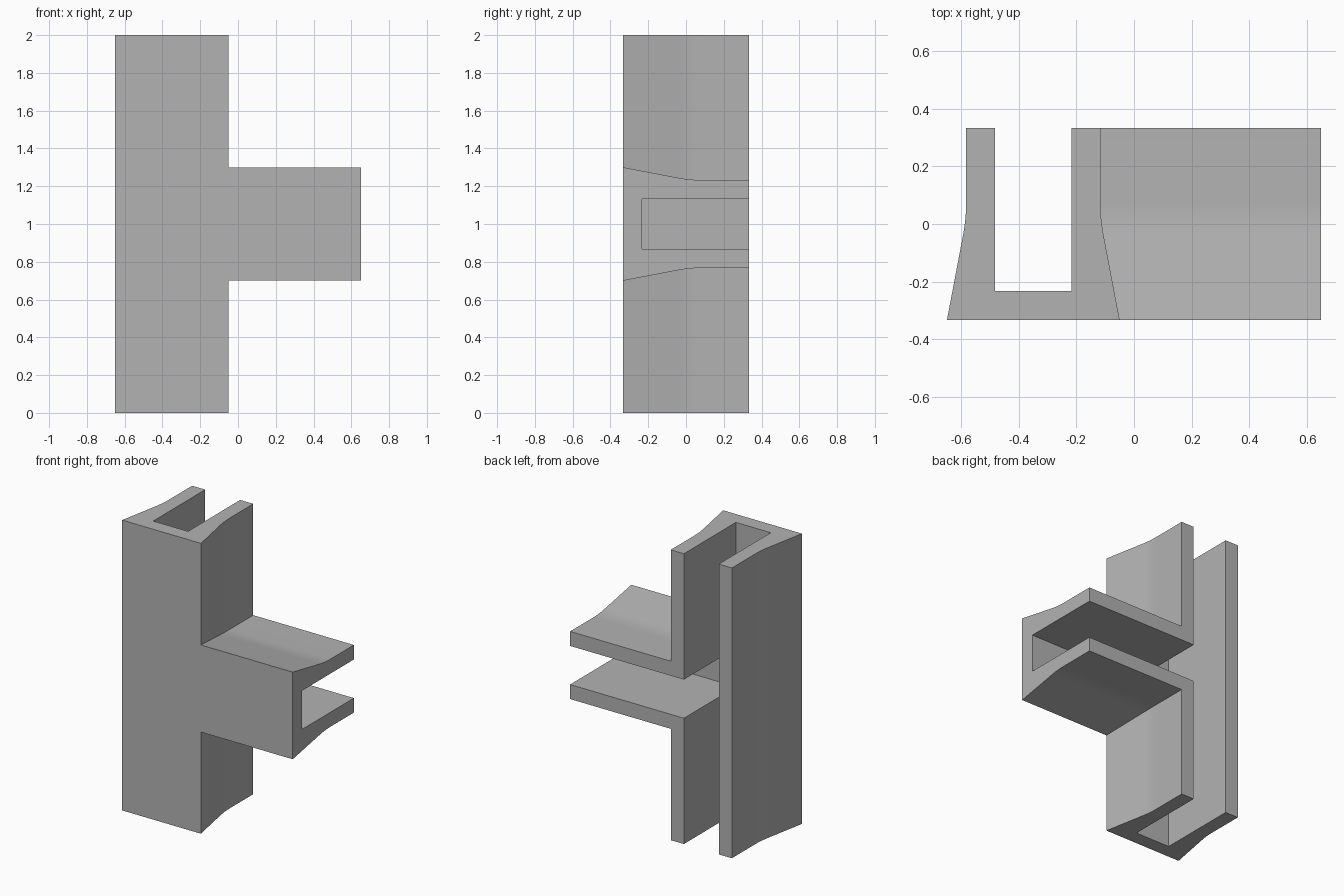
import bpy
import bmesh

cube = bpy.data.objects.get("Cube")
if cube:
    bpy.data.objects.remove(cube, do_unlink=True)

# Plain grey material
grey = bpy.data.materials.new("plain grey")
grey.use_nodes = True
colour = (0.45, 0.45, 0.45, 1)
grey.diffuse_color = colour
grey.node_tree.nodes["Principled BSDF"].inputs["Base Color"].default_value = colour

# Key dimensions
AXIS_X, MID_Z, TOP_Z, ARM_END = -0.35, 1.0, 2.0, 0.65
FRONT, BACK, FLOOR = -0.333, 0.333, -0.233
WIDE, NARROW, SLOT = 0.3, 0.233, 0.133


def flare_bend(steps=6):
    """Soft bend between the sloping flank and the straight lip."""
    a, b, c = (0.2444, -0.04), (NARROW, 0.02), (NARROW, 0.08)
    pts = []
    for i in range(steps + 1):
        t = i / steps
        pts.append(tuple((1 - t) ** 2 * p + 2 * t * (1 - t) * q + t * t * r
                         for p, q, r in zip(a, b, c)))
    return pts


# Half channel section: (distance from centre line, depth)
section = ([(0, FRONT), (WIDE, FRONT)] + flare_bend() +
           [(NARROW, BACK), (SLOT, BACK), (SLOT, FLOOR), (0, FLOOR)])


def straight_side(d, flip):
    """Plain side of the upright, from its end to mid height."""
    return [(AXIS_X - d, MID_Z + flip * (TOP_Z - MID_Z)), (AXIS_X - d, MID_Z)]


def mitred_side(d, flip):
    """Side that turns the corner from the upright into the arm."""
    return [(AXIS_X + d, MID_Z + flip * (TOP_Z - MID_Z)),
            (AXIS_X + d, MID_Z + flip * d),
            (ARM_END, MID_Z + flip * d)]


def sweep(bm, path, flip, caps):
    """Sweep the half section along a path and close the chosen ends."""
    rings = [[bm.verts.new((x, y, z)) for x, z in path(d, flip)]
             for d, y in section]
    for r0, r1 in zip(rings, rings[1:]):
        for i in range(len(r0) - 1):
            bm.faces.new((r0[i], r0[i + 1], r1[i + 1], r1[i]))
    for end in caps:
        bm.faces.new([r[end] for r in rings])


# Tee-shaped channel, upper and lower halves mirrored
bm = bmesh.new()
for flip in (1, -1):
    sweep(bm, straight_side, flip, [0])
    sweep(bm, mitred_side, flip, [0, -1])
bmesh.ops.remove_doubles(bm, verts=bm.verts, dist=0.0005)
bmesh.ops.recalc_face_normals(bm, faces=bm.faces)
bmesh.ops.dissolve_limit(bm, angle_limit=0.005, verts=bm.verts, edges=bm.edges)

mesh = bpy.data.meshes.new("tee_channel")
bm.to_mesh(mesh)
bm.free()
mesh.materials.append(grey)
channel = bpy.data.objects.new("tee_channel", mesh)
bpy.context.collection.objects.link(channel)

# Smooth the soft bends, keep the corners crisp
bpy.ops.object.select_all(action="DESELECT")
channel.select_set(True)
bpy.context.view_layer.objects.active = channel
bpy.ops.object.shade_smooth_by_angle(angle=0.35)
